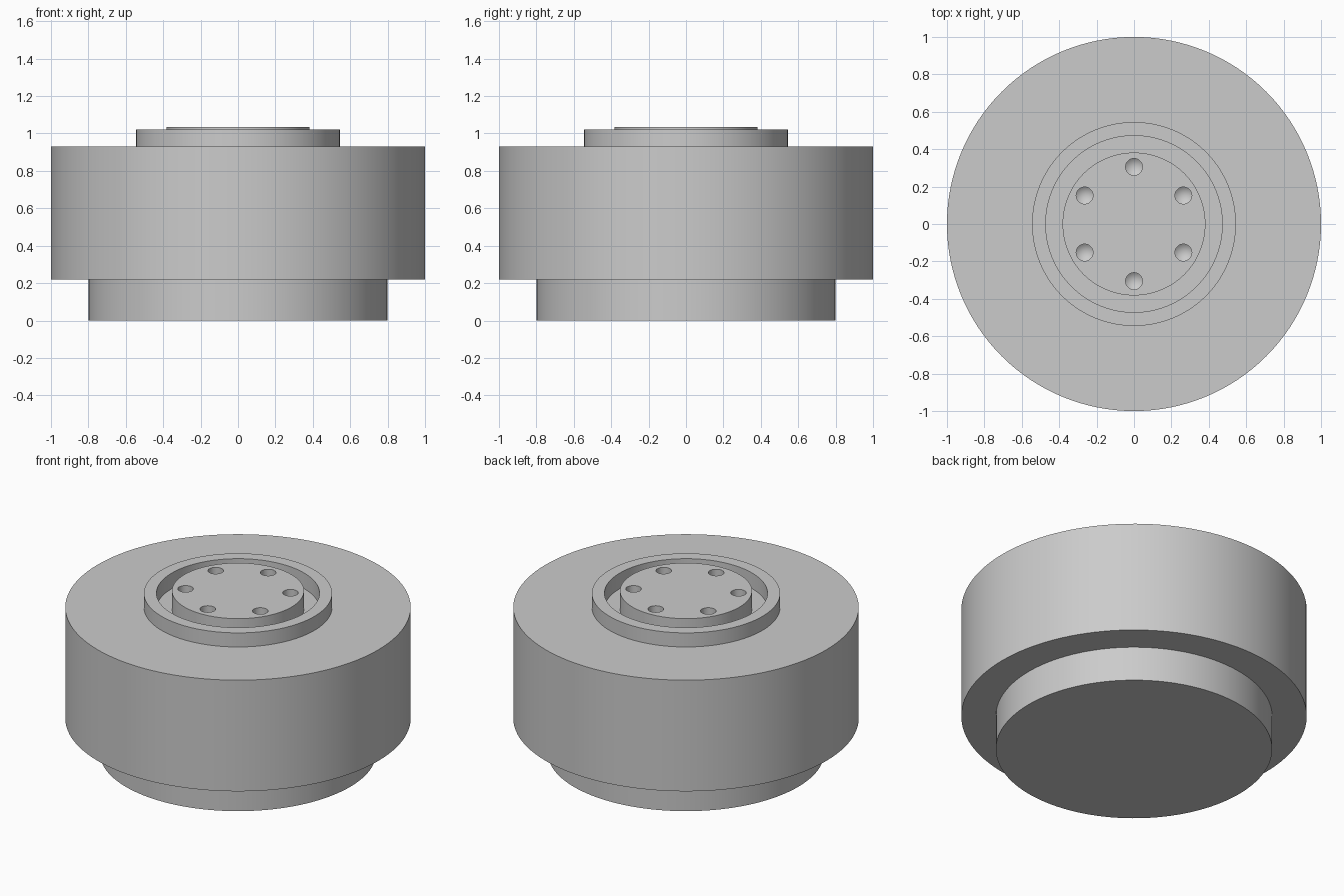
import bpy, bmesh
from math import pi, cos, sin, radians

cube = bpy.data.objects.get("Cube")
if cube:
    bpy.data.objects.remove(cube, do_unlink=True)

grey = bpy.data.materials.new("plain grey")
grey.use_nodes = True
grey.diffuse_color = (0.6, 0.6, 0.6, 1)
grey.node_tree.nodes["Principled BSDF"].inputs["Base Color"].default_value = (0.6, 0.6, 0.6, 1)


def lathe(name, profile, steps=128, location=(0, 0, 0)):
    """Turn a closed (radius, height) profile around the z axis."""
    bm = bmesh.new()
    verts = [bm.verts.new((r, 0, z)) for r, z in profile]
    edges = [bm.edges.new(pair) for pair in zip(verts, verts[1:])]
    bmesh.ops.spin(bm, geom=verts + edges, axis=(0, 0, 1), cent=(0, 0, 0),
                   angle=2 * pi, steps=steps, use_duplicate=False)
    bmesh.ops.remove_doubles(bm, verts=bm.verts, dist=1e-4)
    bmesh.ops.recalc_face_normals(bm, faces=bm.faces)
    mesh = bpy.data.meshes.new(name)
    bm.to_mesh(mesh)
    bm.free()
    mesh.materials.append(grey)
    obj = bpy.data.objects.new(name, mesh)
    obj.location = location
    bpy.context.collection.objects.link(obj)
    return obj


# Stepped housing: narrow base, wide drum, raised collar, groove and hub
BASE, DRUM, COLLAR, GROOVE, HUB = 0.8, 1.0, 0.545, 0.472, 0.382
FLOOR, TOP = 0.92, 1.035
housing = lathe("housing", [
    (0, 0), (BASE, 0), (BASE, 0.22), (DRUM, 0.22), (DRUM, 0.93),
    (COLLAR, 0.93), (COLLAR, 1.02), (GROOVE, 1.02), (GROOVE, FLOOR),
    (HUB, FLOOR), (HUB, TOP), (0, TOP)])

# Six drilled holes with pointed bottoms in the hub
hole_profile = [(0, -0.145), (0.045, -0.11), (0.045, 0.05), (0, 0.05)]
for i in range(6):
    a = radians(90 + 60 * i)
    drill = lathe(f"hole_cutter_{i + 1}", hole_profile, 32,
                  (0.305 * cos(a), 0.305 * sin(a), TOP))
    drill.hide_render = True
    drill.hide_set(True)
    cut = housing.modifiers.new(f"hole_{i + 1}", "BOOLEAN")
    cut.operation = "DIFFERENCE"
    cut.solver = "EXACT"
    cut.object = drill

# Bake the holes into the mesh, then smooth the round walls only
bpy.context.view_layer.update()
graph = bpy.context.evaluated_depsgraph_get()
housing_mesh = bpy.data.meshes.new_from_object(housing.evaluated_get(graph))
housing.modifiers.clear()
housing.data = housing_mesh
for obj in [o for o in bpy.data.objects if o.name.startswith("hole_cutter")]:
    bpy.data.objects.remove(obj, do_unlink=True)
bpy.ops.object.select_all(action="DESELECT")
housing.select_set(True)
bpy.context.view_layer.objects.active = housing
bpy.ops.object.shade_smooth_by_angle(angle=radians(30))
